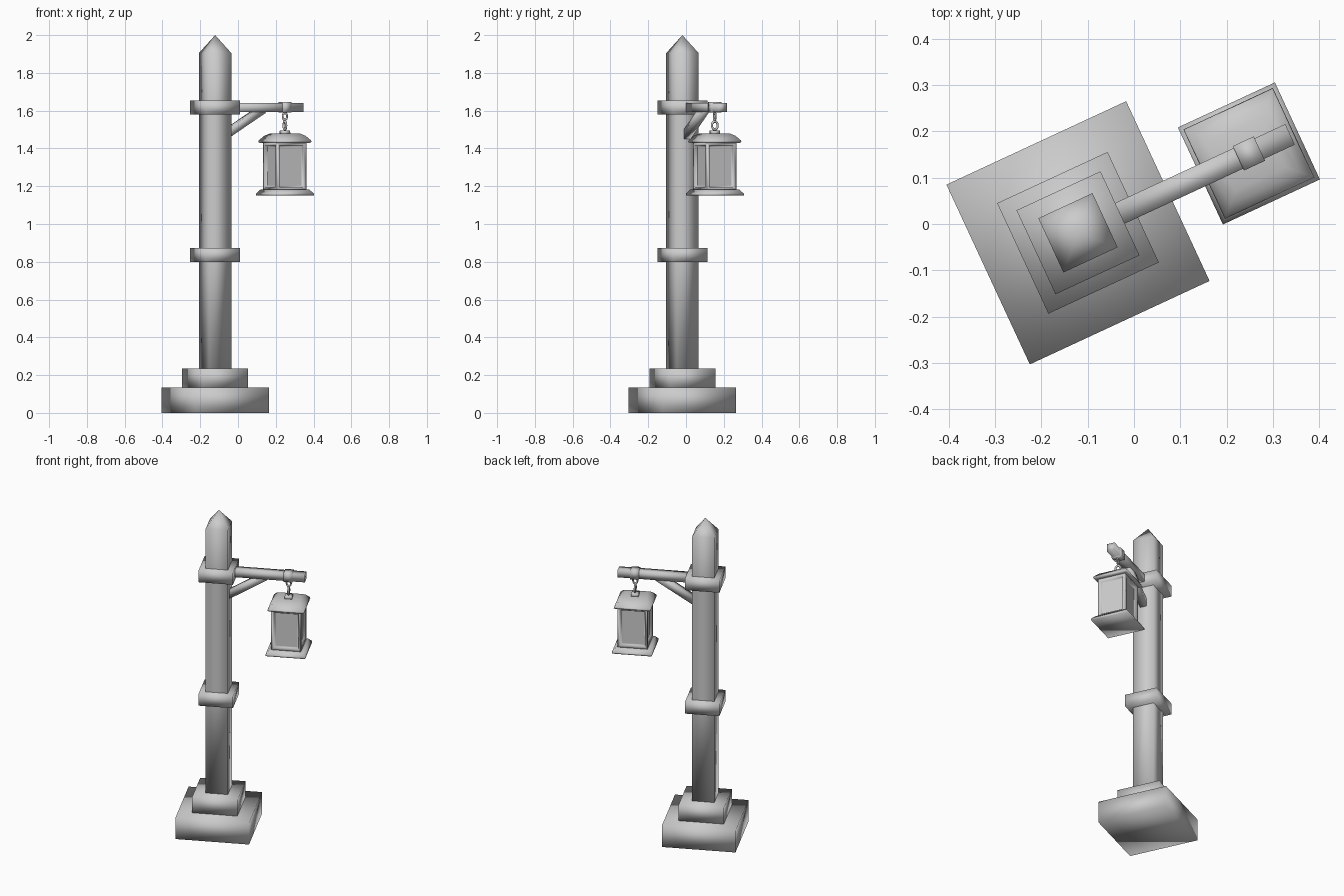
import bpy, bmesh, math
from mathutils import Matrix, Vector

cube = bpy.data.objects.get("Cube")
if cube:
    bpy.data.objects.remove(cube)

grey = bpy.data.materials.new("plain_grey")
grey.use_nodes = True
colour = (0.6, 0.6, 0.6, 1)
grey.diffuse_color = colour
grey.node_tree.nodes["Principled BSDF"].inputs["Base Color"].default_value = colour

# The whole lamp is turned about the post; local x runs along the arm
FRAME = Matrix.Translation((-0.121, -0.019, 0)) @ Matrix.Rotation(math.radians(24.9), 4, "Z")
LAMP_X = 0.407


def finish(name, bm):
    bmesh.ops.recalc_face_normals(bm, faces=bm.faces)
    bm.transform(FRAME)
    mesh = bpy.data.meshes.new(name)
    bm.to_mesh(mesh)
    bm.free()
    mesh.materials.append(grey)
    mesh.shade_smooth()
    obj = bpy.data.objects.new(name, mesh)
    bpy.context.collection.objects.link(obj)
    return obj


def stack(name, rings, x=0.0, tip=None, panels=None):
    """Square tower through (width, height) rings, with optional tip or inset sides."""
    bm = bmesh.new()
    loops = []
    for width, z in rings:
        h = width / 2
        loops.append([bm.verts.new((x + a * h, b * h, z))
                      for a, b in ((-1, -1), (1, -1), (1, 1), (-1, 1))])
    for low, high in zip(loops, loops[1:]):
        for i in range(4):
            j = (i + 1) % 4
            bm.faces.new((low[i], low[j], high[j], high[i]))
    bm.faces.new(loops[0][::-1])
    if tip:
        top = bm.verts.new((x, 0, tip))
        for i in range(4):
            bm.faces.new((loops[-1][i], loops[-1][(i + 1) % 4], top))
    else:
        bm.faces.new(loops[-1])
    if panels:
        bm.normal_update()
        sides = [f for f in bm.faces if abs(f.normal.z) < 0.5]
        for inset, depth in panels:
            bmesh.ops.inset_individual(bm, faces=sides, thickness=inset, depth=depth)
    return finish(name, bm)


def beam(name, start, end, width, depth):
    start, end = Vector(start), Vector(end)
    along = end - start
    bm = bmesh.new()
    bmesh.ops.create_cube(bm, size=1)
    bm.transform(Matrix.Translation((start + end) / 2)
                 @ Matrix.Rotation(-math.atan2(along.z, along.x), 4, "Y")
                 @ Matrix.Diagonal((along.length, width, depth, 1)))
    return finish(name, bm)


def link(name, z, radius, thick, stretch, turn):
    """Oval chain link standing upright."""
    bm = bmesh.new()
    n, m = 16, 8
    grid = []
    for i in range(n):
        a = math.tau * i / n
        ring = []
        for k in range(m):
            b = math.tau * k / m
            r = radius + thick * math.cos(b)
            ring.append(bm.verts.new((r * math.cos(a), thick * math.sin(b),
                                      r * math.sin(a) * stretch)))
        grid.append(ring)
    for i in range(n):
        for k in range(m):
            i2, k2 = (i + 1) % n, (k + 1) % m
            bm.faces.new((grid[i][k], grid[i2][k], grid[i2][k2], grid[i][k2]))
    bm.transform(Matrix.Translation((LAMP_X, 0, z)) @ Matrix.Rotation(turn, 4, "Z"))
    return finish(name, bm)


# Stepped foot and post
stack("base_step", [(0.428, 0), (0.428, 0.135)])
stack("upper_step", [(0.263, 0.135), (0.263, 0.235)])
stack("post", [(0.129, 0.235), (0.129, 0.84), (0.129, 1.62), (0.129, 1.905)], tip=2.0)
for name, z in (("lower_band", 0.8), ("upper_band", 1.58)):
    stack(name, [(0.2, z), (0.2, z + 0.074)])

# Arm, collar and diagonal brace
beam("arm", (0.05, 0, 1.617), (0.505, 0, 1.617), 0.049, 0.047)
beam("arm_collar", (LAMP_X - 0.025, 0, 1.617), (LAMP_X + 0.025, 0, 1.617), 0.058, 0.056)
beam("brace", (0.05, 0, 1.468), (0.275, 0, 1.607), 0.04, 0.044)

# Hanging links
link("upper_link", 1.57, 0.013, 0.005, 1.4, 0)
link("lower_link", 1.522, 0.017, 0.006, 1.25, math.pi / 2)
stack("lantern_cap", [(0.045, 1.474), (0.04, 1.496)], LAMP_X)

# Lantern
stack("lantern_roof", [(0.195, 1.428), (0.213, 1.434), (0.208, 1.443),
                       (0.165, 1.467), (0.12, 1.479)], LAMP_X)
stack("lantern_body", [(0.173, 1.18), (0.173, 1.432)], LAMP_X,
      panels=[(0.022, 0), (0.004, -0.016), (0.008, 0)])
stack("lantern_floor", [(0.231, 1.152), (0.231, 1.161), (0.195, 1.182)], LAMP_X)
